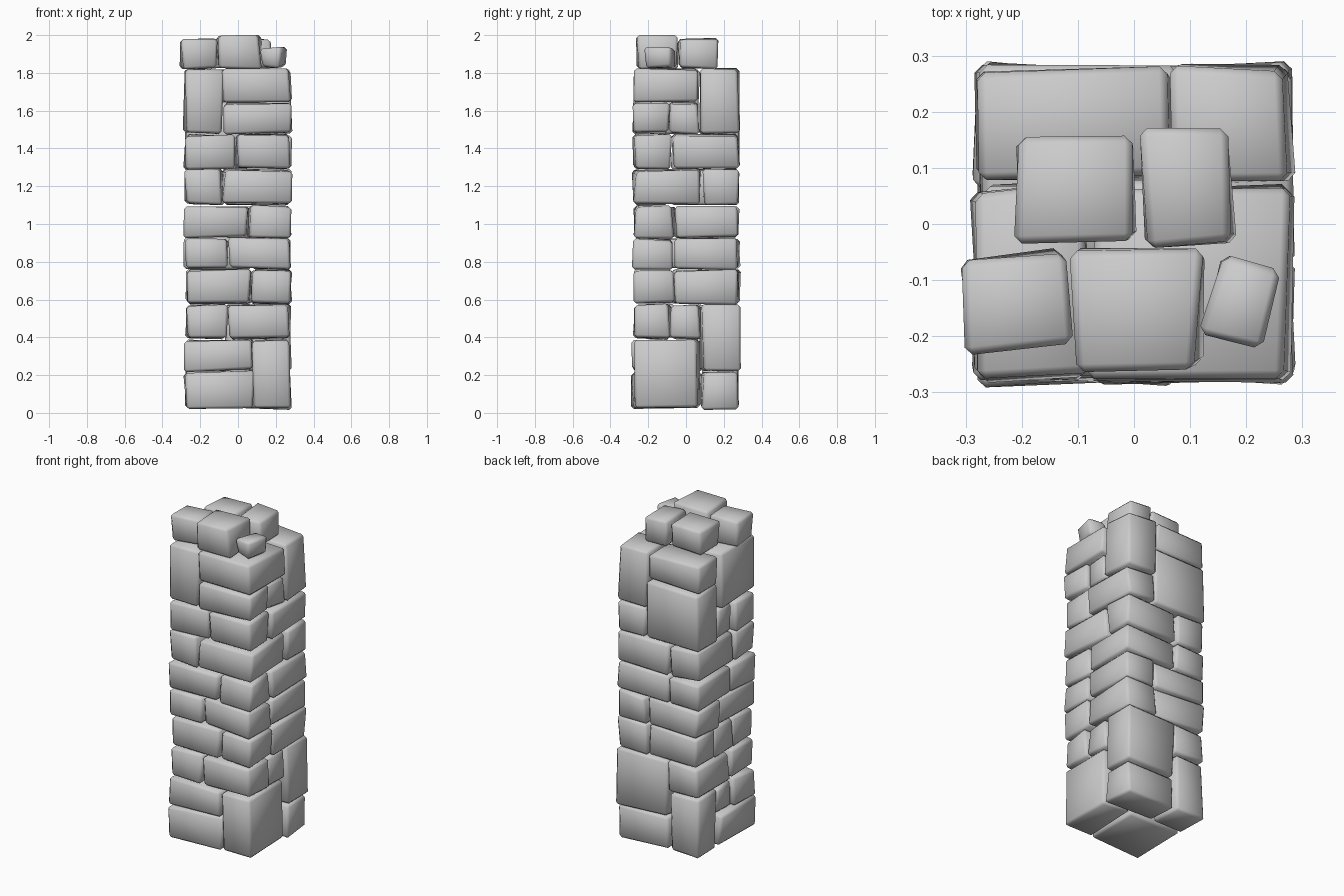
import bpy, bmesh, random
from mathutils import Vector, Matrix

if "Cube" in bpy.data.objects:
    bpy.data.objects.remove(bpy.data.objects["Cube"])

random.seed(4)
R = 0.28      # half width of the pillar
GAP = 0.004   # joint between stones


def stone(name, x0, x1, y0, y1, z0, z1, turn=None):
    """One roughly hewn block: skewed box, softened edges, smooth shading."""
    lo = Vector((x0, y0, z0)) + Vector((GAP,) * 3)
    hi = Vector((x1, y1, z1)) - Vector((GAP,) * 3)
    mid, half = (lo + hi) / 2, (hi - lo) / 2
    bm = bmesh.new()
    bmesh.ops.create_cube(bm, size=2)
    for v in bm.verts:
        j = Vector([random.uniform(-0.011, 0.011) for _ in range(3)])
        j.z *= 0.7
        v.co = Vector((v.co.x * half.x, v.co.y * half.y, v.co.z * half.z)) + j
    bmesh.ops.bevel(bm, geom=bm.edges[:], offset=0.014, segments=1,
                    affect='EDGES', profile=0.6)
    a = random.uniform(-0.05, 0.05) if turn is None else turn
    bm.transform(Matrix.Translation(mid) @ Matrix.Rotation(a, 4, 'Z')
                 @ Matrix.Rotation(random.uniform(-0.025, 0.025), 4, 'Y'))
    for f in bm.faces:
        f.smooth = True
    me = bpy.data.meshes.new(name)
    bm.to_mesh(me)
    bm.free()
    bpy.context.collection.objects.link(bpy.data.objects.new(name, me))


# Course heights
Z = [0.022, 0.22, 0.39, 0.575, 0.76, 0.925, 1.10, 1.29, 1.475, 1.645, 1.825]

# Joints per course: front x | right y end, y start | back x | left y start, y end
COURSES = [
    (0.08, 0.07, 0.08, -0.07, 0.08, 0.07),
    (0.08, 0.07, 0.08, -0.07, 0.08, -0.08),
    (-0.05, -0.08, 0.08, -0.07, -0.04, -0.05),
    (0.07, -0.06, -0.06, 0.07, 0.09, -0.08),
    (-0.05, -0.07, -0.06, 0.07, 0.06, 0.05),
    (0.055, -0.07, -0.06, -0.07, -0.05, -0.06),
    (-0.08, 0.08, 0.09, -0.07, -0.08, -0.09),
    (-0.01, -0.08, -0.07, 0.07, 0.08, -0.08),
    (-0.08, -0.09, 0.07, 0.07, 0.08, 0.07),
    (-0.08, 0.06, 0.07, 0.07, 0.08, 0.07),
]

# Corner stones that are two courses tall, by corner and lower course
TALL = {("front_right", 0), ("back_right", 1), ("back_left", 0),
        ("back_left", 7), ("front_left", 8), ("back_right", 8)}

# Stone courses
for i, (f, a, b, c, d, e) in enumerate(COURSES):
    corners = {
        "front_left": (-R, f, -R, e),
        "front_right": (f, R, -R, a),
        "back_right": (c, R, b, R),
        "back_left": (-R, c, d, R),
    }
    for key, box in corners.items():
        if (key, i - 1) in TALL:
            continue
        top = Z[i + 2] if (key, i) in TALL else Z[i + 1]
        stone(f"{key}_stone_{i}", *box, Z[i], top)
    # small stones between the corners
    if b - a > 0.05:
        stone(f"right_stone_{i}", max(f, c), R - 0.01, a, b, Z[i], Z[i + 1])
    if d - e > 0.05:
        stone(f"left_stone_{i}", -R + 0.01, min(f, c), e, d, Z[i], Z[i + 1])

# Loose stones on top
stone("cap_front_left", -0.305, -0.115, -0.235, -0.05, 1.82, 1.985, 0.09)
stone("cap_front_middle", -0.11, 0.12, -0.26, -0.045, 1.82, 2.0, -0.02)
stone("cap_front_right", 0.135, 0.25, -0.21, -0.06, 1.825, 1.935, -0.28)
stone("cap_back_left", -0.215, 0.005, -0.035, 0.155, 1.82, 1.98, 0.0)
stone("cap_back_right", 0.01, 0.18, -0.045, 0.17, 1.82, 1.985, 0.02)
